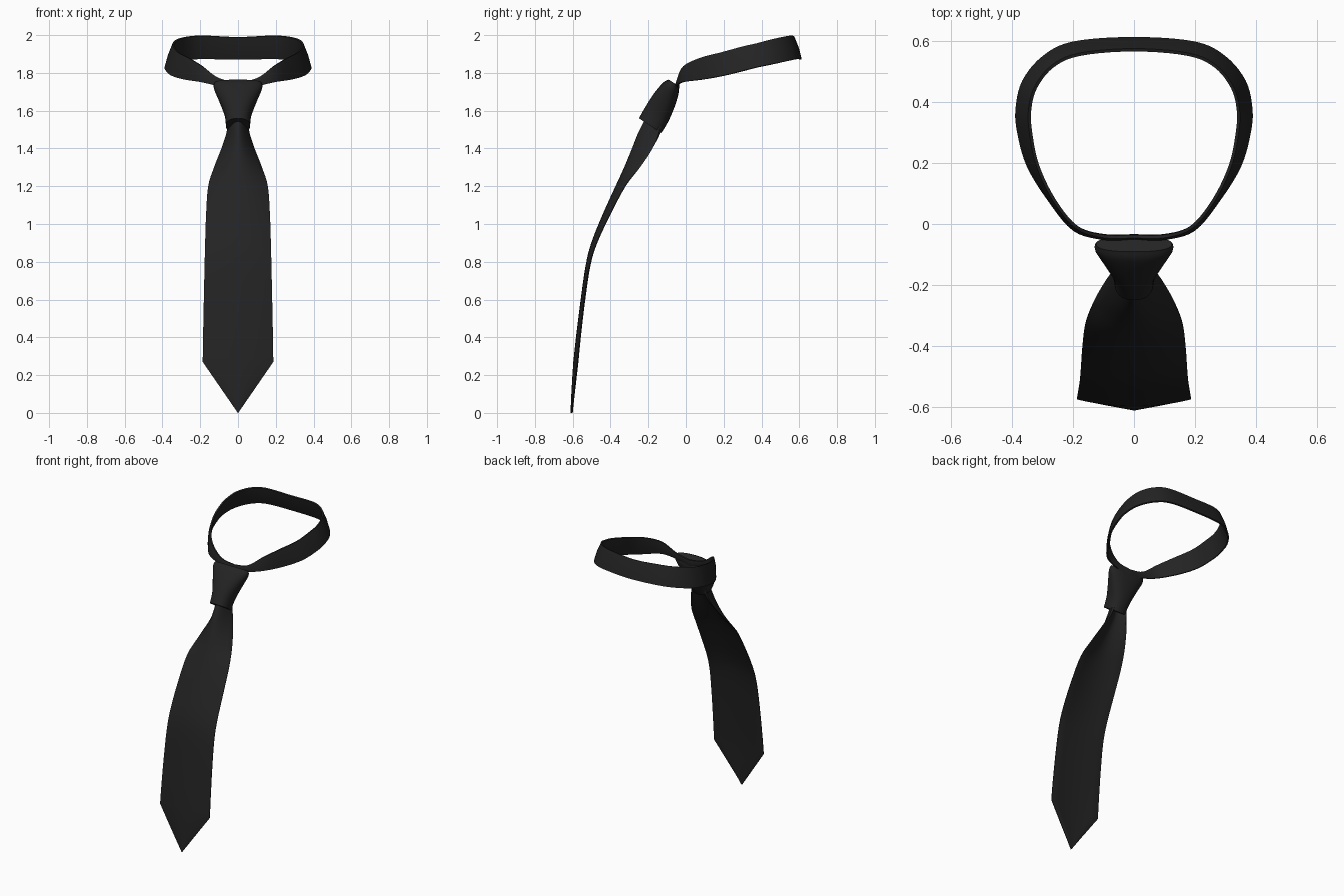
import bpy, math
from mathutils import Vector

if "Cube" in bpy.data.objects:
    bpy.data.objects.remove(bpy.data.objects["Cube"])

black = bpy.data.materials.new("black cloth")
black.diffuse_color = (0.017, 0.017, 0.017, 1)
black.use_nodes = True
black.node_tree.nodes["Principled BSDF"].inputs["Base Color"].default_value = black.diffuse_color


def make(name, verts, faces, angle=40):
    me = bpy.data.meshes.new(name)
    me.from_pydata(verts, [], faces)
    me.materials.append(black)
    ob = bpy.data.objects.new(name, me)
    bpy.context.collection.objects.link(ob)
    bpy.ops.object.select_all(action='DESELECT')
    ob.select_set(True)
    bpy.context.view_layer.objects.active = ob
    bpy.ops.object.mode_set(mode='EDIT')
    bpy.ops.mesh.select_all(action='SELECT')
    bpy.ops.mesh.normals_make_consistent(inside=False)
    bpy.ops.object.mode_set(mode='OBJECT')
    bpy.ops.object.shade_smooth_by_angle(angle=math.radians(angle))
    return ob


def spline(rows, steps):
    """Catmull-Rom through tuples of any length."""
    out = []
    n = len(rows)
    for i in range(n - 1):
        p = [rows[max(0, min(n - 1, i + k))] for k in (-1, 0, 1, 2)]
        for s in range(steps):
            t = s / steps
            out.append(tuple(0.5 * (2 * b + (c - a) * t + (2 * a - 5 * b + 4 * c - d) * t * t
                                    + (3 * b - a - 3 * c + d) * t ** 3)
                             for a, b, c, d in zip(*p)))
    out.append(rows[-1])
    return out


def loft(name, rings, close=False, angle=40):
    """Skin closed rings; cap the ends unless the loft is closed."""
    m, n = len(rings[0]), len(rings)
    verts = [v for r in rings for v in r]
    faces = []
    for i in range(n if close else n - 1):
        j = (i + 1) % n
        for k in range(m):
            l = (k + 1) % m
            faces.append((i * m + k, i * m + l, j * m + l, j * m + k))
    if not close:
        faces += [tuple(range(m)), tuple(range((n - 1) * m, n * m))]
    return make(name, verts, faces, angle)


# Front blade: z, front y, half width, backward bow of the edges, thickness
rows = [(0.27, -0.597, 0.187, 0.022, 0.014), (0.4, -0.583, 0.185, 0.020, 0.014),
        (0.6, -0.558, 0.181, 0.018, 0.014), (0.78, -0.532, 0.177, 0.020, 0.014),
        (0.9, -0.502, 0.174, 0.028, 0.014), (1.05, -0.442, 0.169, 0.038, 0.016),
        (1.2, -0.374, 0.158, 0.050, 0.020), (1.3, -0.328, 0.127, 0.080, 0.030),
        (1.4, -0.287, 0.088, 0.105, 0.050), (1.48, -0.255, 0.062, 0.105, 0.070),
        (1.55, -0.220, 0.050, 0.080, 0.060)]
tip = [(0.0, -0.612, 0.001, 0.004, 0.008), (0.09, -0.608, 0.063, 0.010, 0.012),
       (0.18, -0.603, 0.125, 0.016, 0.014)]
N = 14
rings = []
for z, y, w, bow, t in tip + spline(rows, 4):
    us = [-1 + 2 * k / N for k in range(N + 1)]
    front = [(w * u, y + bow * u * u, z) for u in us]
    back = [(w * u, y + bow * u * u + 0.004 + t * math.sqrt(1 - u * u), z) for u in reversed(us)]
    rings.append(front + back)
loft("front_blade", rings)

# Knot: tilted rings as centre y, centre z, half width, half depth
knot = [(-0.19, 1.52, 0.064, 0.072), (-0.155, 1.58, 0.071, 0.073), (-0.115, 1.655, 0.100, 0.066),
        (-0.08, 1.72, 0.128, 0.050), (-0.066, 1.748, 0.124, 0.030)]
M = 32
rings = []
for cy, cz, hx, hd in spline(knot, 5):
    ring = []
    for k in range(M):
        a = 2 * math.pi * k / M
        c, s = math.cos(a), math.sin(a)
        c = math.copysign(abs(c) ** 0.85, c)
        s = math.copysign(abs(s) ** 0.85, s)
        ring.append((hx * c, cy + 0.83 * hd * s, cz - 0.55 * hd * s))
    rings.append(ring)
loft("knot", rings)

# Neck band, right half: lower edge x, y, z then upper edge x, y, z
half = [(0, -0.052, 1.70, 0, -0.046, 1.752), (0.10, -0.052, 1.73, 0.10, -0.045, 1.772),
        (0.20, -0.022, 1.752, 0.19, -0.015, 1.835), (0.285, 0.08, 1.765, 0.265, 0.075, 1.88),
        (0.352, 0.19, 1.785, 0.320, 0.19, 1.91), (0.383, 0.30, 1.812, 0.343, 0.30, 1.94),
        (0.388, 0.38, 1.832, 0.346, 0.375, 1.957), (0.366, 0.47, 1.85, 0.326, 0.45, 1.977),
        (0.30, 0.55, 1.867, 0.27, 0.52, 1.992), (0.20, 0.598, 1.876, 0.18, 0.56, 1.998),
        (0, 0.613, 1.873, 0, 0.575, 1.99)]
left = [(-r[0], r[1], r[2], -r[3], r[4], r[5]) for r in half[-2:0:-1]]
loop = spline(half + left + half[:1], 5)[:-1]
rings = []
n = len(loop)
for i, r in enumerate(loop):
    lo, hi = Vector(r[:3]), Vector(r[3:])
    tangent = Vector(loop[(i + 1) % n][:3]) - Vector(loop[i - 1][:3])
    inward = tangent.cross(hi - lo).normalized() * -1   # thickness goes inside the loop
    if inward.dot(Vector((0, 0.3, 1.85)) - lo) < 0:
        inward = -inward
    mid = (lo + hi) / 2
    rings.append([lo, mid - inward * 0.004, hi,
                  hi + inward * 0.010, mid + inward * 0.016, lo + inward * 0.010])
loft("neck_band", rings, close=True)
